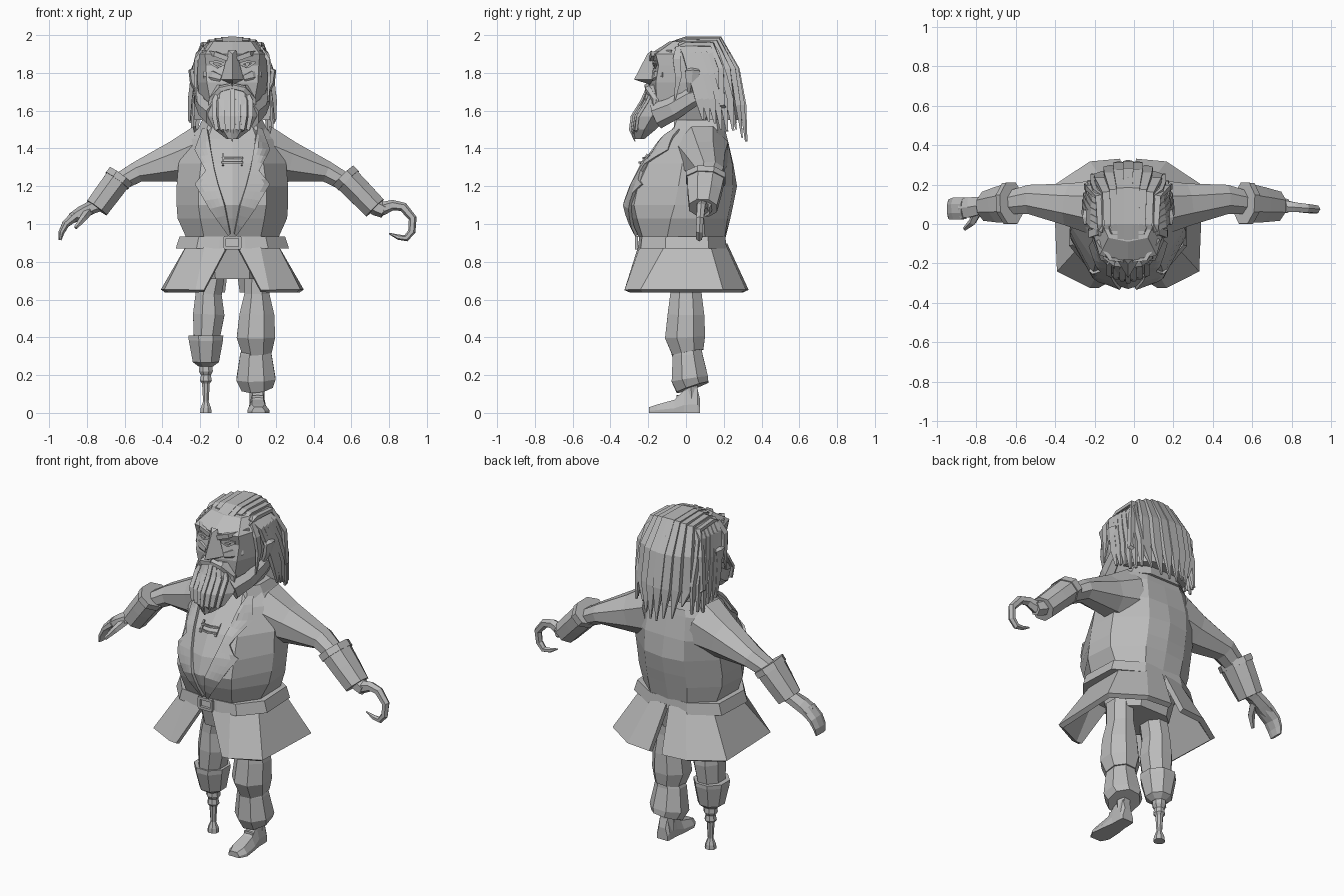
import bpy, bmesh, math, random
from mathutils import Vector
from mathutils.bvhtree import BVHTree

random.seed(4)
grey = bpy.data.materials.new("plain_grey")
grey.diffuse_color = (0.5, 0.5, 0.5, 1)
shift = -0.03      # body and head stand a little left of centre


def make(name, verts, faces, thick=0):
    bm = bmesh.new()
    vs = [bm.verts.new(v) for v in verts]
    for f in faces:
        bm.faces.new([vs[i] for i in f])
    bmesh.ops.recalc_face_normals(bm, faces=bm.faces)
    me = bpy.data.meshes.new(name)
    bm.to_mesh(me)
    bm.free()
    me.materials.append(grey)
    ob = bpy.data.objects.new(name, me)
    ob.location.x = shift
    bpy.context.collection.objects.link(ob)
    if thick:
        m = ob.modifiers.new("thickness", 'SOLIDIFY')
        m.thickness = thick
        m.offset = 0
    return ob


def loft(name, rings, cap=True, closed=True, thick=0):
    n = len(rings[0])
    verts = [p for r in rings for p in r]
    faces = []
    for k in range(len(rings) - 1):
        for i in range(n if closed else n - 1):
            j = (i + 1) % n
            faces.append((k*n+i, k*n+j, (k+1)*n+j, (k+1)*n+i))
    if cap:
        faces += [list(range(n)), [len(verts)-n+i for i in range(n)]]
    return make(name, verts, faces, thick)


def sym(z, half):
    """Mirror a half outline across x = 0 into a full ring."""
    pts = [(x, y, z) for x, y in half]
    return pts + [(-x, y, z) for x, y in reversed(half) if x > 0]


def tube(name, path, radii, sides=6, ref=(0, 1, 0), cap=True, turn=0.5):
    """Sweep a polygon; each radius is (along ref, across)."""
    P = [Vector(p) for p in path]
    rings = []
    for i, p in enumerate(P):
        t = (P[min(i+1, len(P)-1)] - P[max(i-1, 0)]).normalized()
        r = Vector(ref)
        u = (r - t * r.dot(t)).normalized()
        v = t.cross(u)
        a, b = radii[i] if isinstance(radii[i], tuple) else (radii[i], radii[i])
        rings.append([p + u*a*math.cos(q) + v*b*math.sin(q)
                      for q in [(k+turn)*math.tau/sides for k in range(sides)]])
    return loft(name, rings, cap)


def surface(ob):
    """Return a function giving the front point of a mesh at (x, z)."""
    tree = BVHTree.FromPolygons([v.co for v in ob.data.vertices],
                                [p.vertices[:] for p in ob.data.polygons])

    def at(x, z, off=0.0):
        hit = tree.ray_cast(Vector((x, -2, z)), Vector((0, 1, 0)))[0]
        return Vector((x, (hit.y if hit else -0.1) - off, z))
    return at


# Coat body
torso = loft("coat_body", [
    sym(.88, [(0, -.23), (.14, -.22), (.23, -.10), (.23, .11), (.12, .20), (0, .20)]),
    sym(.93, [(0, -.25), (.15, -.23), (.245, -.10), (.24, .10), (.12, .205), (0, .21)]),
    sym(1.03, [(0, -.305), (.17, -.26), (.29, -.08), (.275, .095), (.13, .22), (0, .235)]),
    sym(1.10, [(0, -.33), (.18, -.275), (.295, -.06), (.28, .10), (.13, .235), (0, .25)]),
    sym(1.20, [(0, -.30), (.18, -.255), (.295, -.04), (.28, .12), (.13, .25), (0, .27)]),
    sym(1.32, [(0, -.24), (.165, -.20), (.285, -.02), (.28, .15), (.13, .245), (0, .25)]),
    sym(1.45, [(0, -.12), (.13, -.12), (.23, 0), (.235, .17), (.12, .22), (0, .22)]),
    sym(1.53, [(0, -.05), (.10, -.05), (.16, .02), (.16, .16), (.1, .20), (0, .20)])])
chest = surface(torso)

# Lapels laid over the chest, and the shirt lacing
inner = [(.13, 1.50), (.115, 1.40), (.095, 1.29), (.075, 1.21), (.04, 1.10), (.01, .95)]
outer = [(.155, 1.50), (.195, 1.39), (.14, 1.28), (.195, 1.21), (.12, 1.08), (.02, .94)]


def along(line, f):
    k = min(int(f), len(line) - 2)
    return Vector(line[k]).lerp(Vector(line[k+1]), f - k)


for s in (1, -1):
    rows = []
    for f in range(16):
        spots = [along(inner, f/3).lerp(along(outer, f/3), k/4) for k in range(5)]
        rows.append([chest(s*p.x, p.y, .009) for p in spots])
    loft("lapel", rows, cap=False, closed=False, thick=.016)
    tube("lace_upright", [chest(s*.05, z, .01) for z in (1.31, 1.37)], [.007]*2, 4)
for z in (1.325, 1.35):
    tube("lace_cross", [chest(x, z, .012) for x in (-.055, 0, .055)], [.007]*3, 4, (0, 0, 1))
loft("coat_collar", [
    sym(1.49, [(.14, -.07), (.19, .02), (.19, .17), (.1, .225)]),
    sym(1.55, [(.12, -.05), (.16, .02), (.16, .16), (.08, .205)])])

# Belt and buckle
belt_line = [(.07, -.255), (.19, -.24), (.30, -.11), (.29, .12), (.13, .215)]
loft("belt", [sym(.87, belt_line), sym(.935, [(x*.93, y*.97) for x, y in belt_line])])
for z in (.873, .93):
    tube("buckle_bar", [(-.045, -.262, z), (.045, -.262, z)], [.011]*2, 4)
for x in (-.04, .04):
    tube("buckle_side", [(x, -.262, .873), (x, -.262, .93)], [.011]*2, 4)

# Coat skirt, split front and back
top = [(.02, -.235), (.14, -.225), (.225, -.10), (.225, .12), (.11, .195), (.008, .205)]
low = [(.15, -.312), (.19, -.312), (.35, -.235), (.367, .19), (.19, .305), (.04, .318)]
for s in (1, -1):
    loft("coat_skirt", [[(s*x, y, .89) for x, y in top], [(s*x, y, .645) for x, y in low]],
         cap=False, closed=False, thick=.03)
loft("trouser_seat", [
    sym(.90, [(.1, -.18), (.19, -.1), (.19, .1), (.1, .17)]),
    sym(.71, [(.09, -.14), (.15, -.07), (.15, .08), (.09, .13)])])

# Sleeves and flared cuffs
for s in (1, -1):
    tube("sleeve", [(s*.16, .085, 1.37), (s*.30, .10, 1.33), (s*.50, .125, 1.277), (s*.62, .105, 1.21)],
         [(.15, .165), (.115, .118), (.08, .06), (.06, .05)], 8)
    c = Vector((s*.595, .105, 1.25))
    d = Vector((.16 if s > 0 else -.122, -.015, -.165))
    tube("cuff", [c, c + d*.5, c + d], [(.108, .075), (.096, .073), (.08, .07)], 8)
    tube("cuff_rim", [c - d*.04, c + d*.13], [(.113, .08)]*2, 8)

# Hook on one arm
shift = 0
tube("hook_socket", [(.68, .1, 1.13), (.74, .095, 1.085), (.775, .09, 1.07)], [.055, .045, .04])
tube("hook", [(.76, .09, 1.08), (.82, .085, 1.10), (.875, .08, 1.09), (.925, .075, 1.03), (.92, .07, .96),
              (.89, .07, .925), (.85, .07, .93), (.80, .07, .95)],
     [.036, .028, .025, .022, .02, .018, .014, .004], 6)

# Hand on the other arm: palm, joined fingers, thumb
tube("palm", [(-.70, .1, 1.12), (-.77, .095, 1.09), (-.83, .085, 1.06), (-.88, .08, 1.03)],
     [(.05, .042), (.05, .036), (.058, .034), (.058, .028)])
tube("fingers", [(-.86, .08, 1.045), (-.912, .078, 1.0), (-.935, .075, .955), (-.942, .075, .915)],
     [(.06, .03), (.06, .022), (.055, .017), (.045, .008)], 8)
tube("thumb", [(-.79, .07, 1.07), (-.82, .01, 1.03), (-.86, -.025, .98)], [.025, .02, .01], 5)

# Full leg with loose trouser, and the shoe
tube("trouser_leg", [(.10, 0, .76), (.10, 0, .63), (.10, 0, .52), (.095, -.005, .40), (.10, .01, .32)],
     [(.09, .07), (.09, .072), (.105, .10), (.115, .11), (.09, .085)], 8)
tube("trouser_flare", [(.10, .01, .35), (.095, .008, .31), (.095, .02, .18), (.10, .035, .135)],
     [(.08, .075), (.085, .09), (.105, .112), (.095, .09)], 8)
tube("ankle", [(.10, .025, .2), (.10, .03, .05)], [.04, .04], 6)
loft("shoe", [[(.105 + x*w + lean, y, z*h) for x, z in
               [(-1, 0), (1, 0), (1, .35), (.6, 1), (-.6, 1), (-1, .35)]]
              for y, w, h, lean in [(.075, .035, .07, 0), (.06, .04, .13, 0), (-.01, .042, .12, 0),
                                    (-.06, .05, .07, 0), (-.15, .058, .045, .003), (-.195, .035, .03, .003)]])
tube("shoe_strap", [(.075, -.045, .085), (.105, -.045, .088), (.135, -.045, .085)], [.009]*3, 4)

# Peg leg
tube("peg_trouser", [(-.13, 0, .76), (-.155, 0, .63), (-.155, 0, .52), (-.165, -.005, .40)],
     [(.09, .07), (.09, .075), (.10, .09), (.09, .075)], 8)
tube("peg_cup", [(-.17, 0, .41), (-.17, 0, .385), (-.17, .005, .27), (-.17, .005, .245)],
     [(.105, .10), (.105, .098), (.075, .075), .04], 8)
tube("peg", [(-.17, .01, z) for z in (.26, .22, .20, .17, .155, .06, .025, 0)],
     [.036, .04, .028, .034, .022, .016, .03, .033], 8)

# Neck and head
shift = -0.03
tube("neck", [(0, .05, 1.48), (0, .04, 1.66)], [.12, .12], 8)
head = loft("head", [
    sym(1.55, [(0, -.14), (.09, -.13), (.14, 0), (.13, .10), (0, .14)]),
    sym(1.64, [(0, -.18), (.115, -.155), (.17, -.02), (.17, .14), (0, .20)]),
    sym(1.75, [(0, -.19), (.135, -.16), (.185, -.03), (.185, .16), (0, .24)]),
    sym(1.84, [(0, -.17), (.14, -.145), (.185, -.05), (.185, .16), (0, .24)]),
    sym(1.90, [(0, -.19), (.145, -.16), (.18, -.04), (.18, .15), (0, .23)]),
    sym(1.965, [(0, -.09), (.10, -.07), (.13, 0), (.13, .13), (0, .18)])])
face = surface(head)

# Nose
make("nose", [(-.02, -.18, 1.92), (.02, -.18, 1.92), (-.06, -.175, 1.765), (.06, -.175, 1.765),
              (0, -.275, 1.765), (0, -.205, 1.90), (0, -.18, 1.735)],
     [(0, 1, 5), (0, 5, 4, 2), (1, 3, 4, 5), (2, 4, 6), (4, 3, 6), (0, 2, 6, 3, 1)])

# Brows, eyes, cheeks and ears
for s in (1, -1):
    tube("brow", [face(s*x, z, .006) for x, z in ((.025, 1.875), (.09, 1.90), (.155, 1.915))],
         [(.018, .014), (.018, .014), (.010, .010)], 4, (0, 0, 1))
    for name, dz, r in (("upper_lid", .012, .009), ("lower_lid", -.018, .008)):
        tube(name, [face(s*.04, 1.848, .004), face(s*.08, 1.848+dz, .008), face(s*.12, 1.855, .004)], [r]*3, 4)
    tube("cheek", [face(s*x, z, .0) for x, z in ((.06, 1.77), (.105, 1.785), (.15, 1.79))],
         [(.02, .010), (.03, .012), (.02, .010)], 5, (0, 0, 1))
    tube("ear", [(s*.185, .02, 1.70), (s*.205, .03, 1.75), (s*.215, .035, 1.81), (s*.185, .03, 1.83)],
         [(.015, .012), (.035, .02), (.045, .018), (.02, .01)], 6)
tube("eyeball", [face(.08, 1.846, -.03), face(.08, 1.846, .004)], [.022, .012], 8, (0, 0, 1))

# Beard: projecting mass, strands over it, jaw strips and moustache
loft("beard", [
    sym(1.735, [(0, -.20), (.06, -.195), (.09, -.16), (.08, -.08)]),
    sym(1.66, [(0, -.23), (.07, -.22), (.125, -.155), (.10, -.06)]),
    sym(1.57, [(0, -.285), (.07, -.265), (.13, -.18), (.10, -.09)]),
    sym(1.50, [(0, -.295), (.05, -.275), (.095, -.22), (.06, -.16)]),
    sym(1.45, [(0, -.28), (.02, -.27), (.03, -.24), (.02, -.22)])])
for k in range(-3, 4):
    x = k*.032
    b = abs(k)*.010
    tip = 1.435 + abs(k)*.022 + random.uniform(0, .015)
    tube("beard_strand", [(x*.6, -.203+b, 1.73), (x, -.235+b, 1.65), (x, -.285+b, 1.57), (x*.85, -.295+b, 1.50),
                          (x*.6, -.27+b, tip)],
         [(.016, .006), (.018, .011), (.018, .011), (.014, .010), (.004, .004)], 4, (1, 0, 0))
for s in (1, -1):
    tube("jaw_beard", [(s*.175, .08, 1.69), (s*.175, .02, 1.665), (s*.15, -.07, 1.61), (s*.11, -.16, 1.57)],
         [(.025, .04), (.03, .055), (.035, .06), (.035, .07)], 6, (1, 0, 0))
    tube("moustache", [(0, -.205, 1.73), (s*.06, -.20, 1.715), (s*.11, -.165, 1.66), (s*.125, -.165, 1.58)],
         [(.018, .016), (.02, .02), (.018, .018), (.006, .006)], 5, (0, 1, 1))

# Hair: solid mass, then strands over crown, back and sides
loft("hair_mass", [
    sym(1.55, [(0, .17), (.12, .14), (.20, .11), (.20, .16), (.12, .25), (0, .29)]),
    sym(1.70, [(0, .17), (.12, .14), (.205, .09), (.205, .15), (.13, .24), (0, .29)]),
    sym(1.82, [(0, .08), (.12, .08), (.19, .02), (.195, .13), (.13, .215), (0, .26)]),
    sym(1.91, [(0, -.05), (.11, -.055), (.165, -.02), (.17, .12), (.12, .19), (0, .235)]),
    sym(1.972, [(0, -.05), (.08, -.05), (.10, 0), (.10, .12), (.07, .16), (0, .185)])])
for k in range(-4, 5):
    x = k*.045
    e = (x/.18)**2
    tip = 1.42 + e*.12 + random.uniform(0, .06)
    tube("back_strand", [(x*.72, -.085 + e*.03, 1.955 - e*.03), (x*.75, 0, 1.983 - e*.03),
                         (x*.80, .18 - e*.04, 1.983 - e*.035), (x*1.05, .27 - e*.085, 1.82),
                         (x*1.1, .305 - e*.115, 1.63), (x*.95, .322 - e*.10, tip)],
         [(.028, .012), (.03, .014), (.032, .016), (.038, .02), (.038, .02), (.005, .005)], 4, (1, 0, 0))
for s in (1, -1):
    for k in range(6):
        y, r = -.02 + k*.032, .045*(k/5)**2
        tip = 1.54 - k*.010 + random.uniform(-.02, .02)
        tube("side_strand", [(s*.125, y - .01, 1.955), (s*(.182-r*.3), y + .02, 1.90), (s*(.208-r*.6), y + .055, 1.79),
                             (s*(.224-r), y + .09, 1.66), (s*(.228-r), y + .11, tip)],
             [(.02, .012), (.026, .016), (.03, .016), (.03, .016), (.008, .008)], 4)
    tube("temple_lock", [(s*.15, -.04, 1.935), (s*.19, -.05, 1.87), (s*.195, -.04, 1.78), (s*.19, -.06, 1.65)],
         [(.02, .012), (.028, .014), (.024, .012), (.004, .004)], 4)
